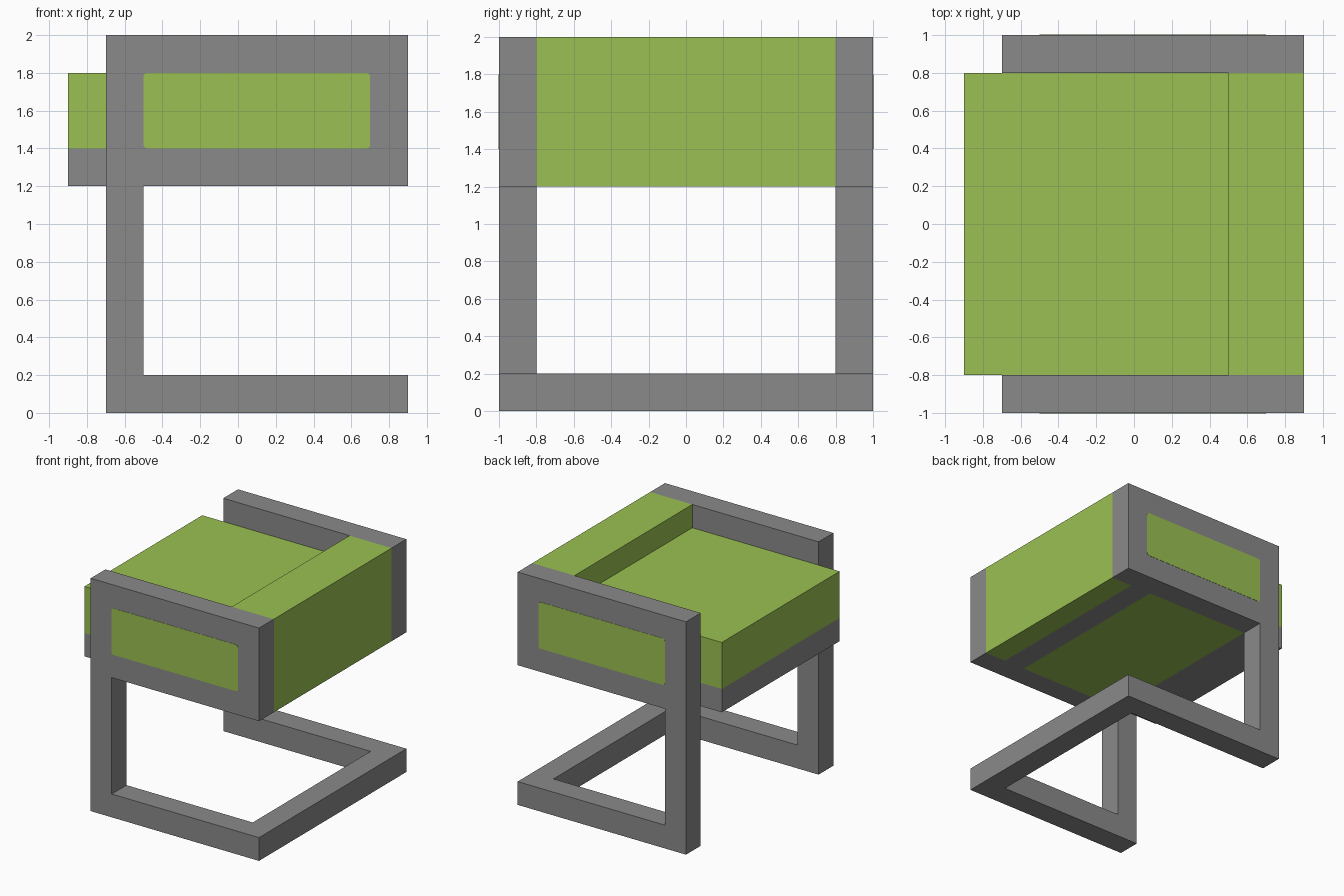
import bpy
import bmesh

cube = bpy.data.objects.get("Cube")
if cube:
    bpy.data.objects.remove(cube, do_unlink=True)


def make_material(name, rgb):
    mat = bpy.data.materials.new(name)
    mat.use_nodes = True
    color = (*rgb, 1.0)
    mat.diffuse_color = color
    mat.node_tree.nodes["Principled BSDF"].inputs["Base Color"].default_value = color
    return mat


GREY = make_material("frame grey", (0.254, 0.254, 0.254))
GREEN = make_material("cushion green", (0.328, 0.527, 0.084))


def extrude_profile(name, profile, y0, y1, mat, corner=0.0):
    """Extrude an (x, z) outline from y0 to y1, optionally rounding its corners."""
    bm = bmesh.new()
    face = bm.faces.new([bm.verts.new((x, y0, z)) for x, z in profile])
    if corner:
        bmesh.ops.bevel(bm, geom=bm.verts[:], offset=corner, segments=3,
                        profile=0.5, affect='VERTICES')
    ext = bmesh.ops.extrude_face_region(bm, geom=bm.faces[:], use_keep_orig=True)
    moved = [g for g in ext["geom"] if isinstance(g, bmesh.types.BMVert)]
    bmesh.ops.translate(bm, vec=(0, y1 - y0, 0), verts=moved)
    bmesh.ops.recalc_face_normals(bm, faces=bm.faces[:])
    mesh = bpy.data.meshes.new(name)
    bm.to_mesh(mesh)
    bm.free()
    mesh.materials.append(mat)
    obj = bpy.data.objects.new(name, mesh)
    bpy.context.collection.objects.link(obj)
    return obj


def rect(x0, x1, z0, z1):
    return [(x0, z0), (x1, z0), (x1, z1), (x0, z1)]


# Side frames: floor runner, front post and deep arm in one outline
side = [(-0.7, 0), (0.9, 0), (0.9, 0.2), (-0.5, 0.2),
        (-0.5, 1.2), (0.9, 1.2), (0.9, 2), (-0.7, 2)]
for label, s in (("back", 1), ("front", -1)):
    extrude_profile(f"{label}_side_frame", side, s * 0.8, s * 1.0, GREY)
    # Green panel on the outside of the arm
    extrude_profile(f"{label}_arm_panel", rect(-0.5, 0.7, 1.4, 1.8),
                    s * 0.995, s * 1.002, GREEN, corner=0.02)

# Parts spanning between the side frames
spans = [
    ("floor_bar", rect(0.7, 0.9, 0, 0.2), GREY),
    ("seat_edge_rail", rect(-0.9, -0.5, 1.2, 1.4), GREY),
    ("seat_underside_panel", rect(-0.5, 0.5, 1.2, 1.4), GREEN),
    ("seat_rear_rail", rect(0.5, 0.7, 1.2, 1.4), GREY),
    ("seat_cushion", rect(-0.9, 0.5, 1.4, 1.8), GREEN),
    ("backrest", [(0.7, 1.2), (0.9, 1.2), (0.9, 2), (0.5, 2),
                  (0.5, 1.4), (0.7, 1.4)], GREEN),
]
for name, profile, mat in spans:
    extrude_profile(name, profile, -0.8, 0.8, mat)
